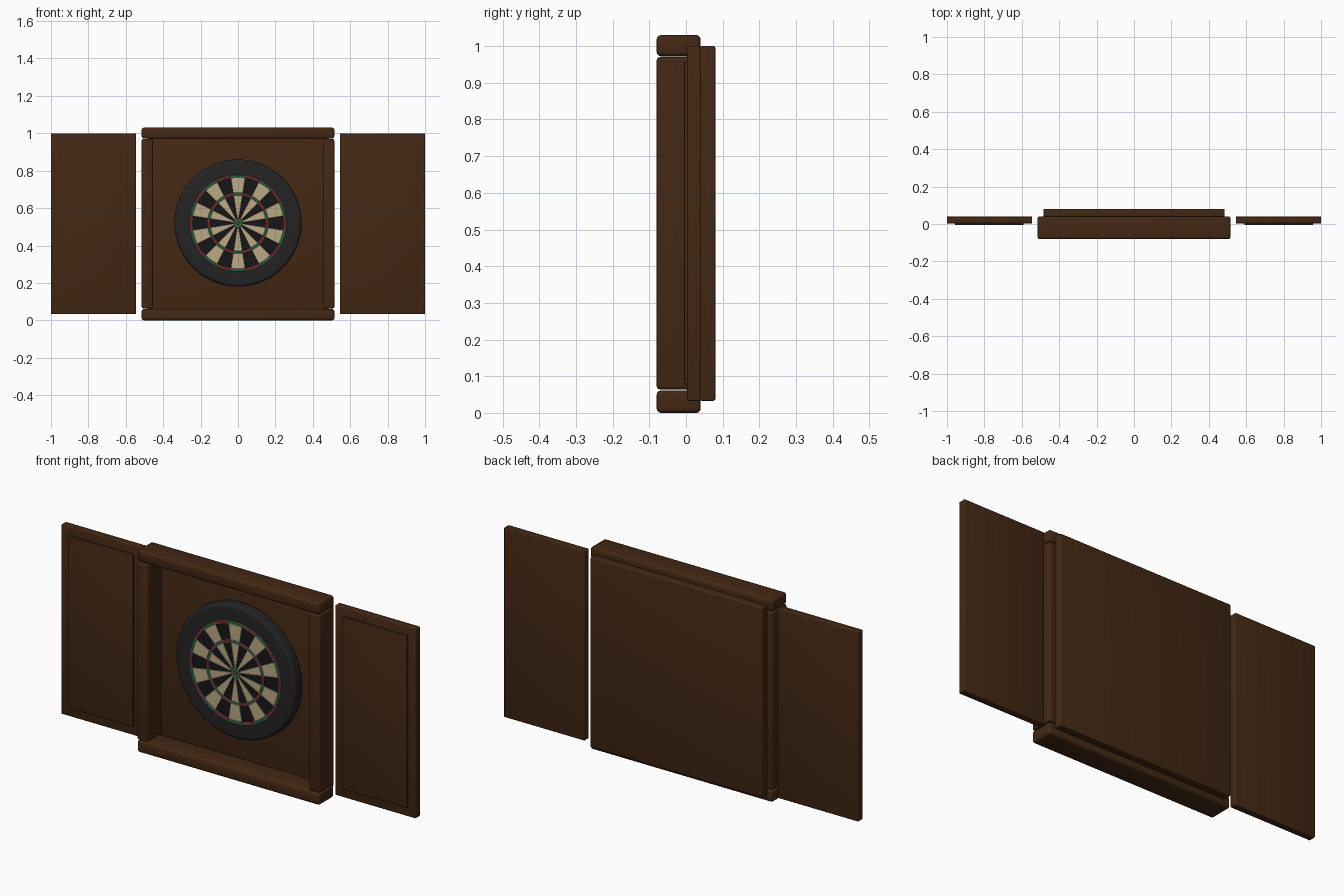
import bpy, bmesh, math
from mathutils import Vector

if "Cube" in bpy.data.objects:
    bpy.data.objects.remove(bpy.data.objects["Cube"])

CZ = 0.52          # height of the board centre
FACE_Y = -0.022    # front plane of the board


def material(name, rgb):
    m = bpy.data.materials.new(name)
    m.diffuse_color = (*rgb, 1)
    m.use_nodes = True
    m.node_tree.nodes["Principled BSDF"].inputs["Base Color"].default_value = m.diffuse_color
    return m


WOOD = material("dark wood", (0.056, 0.021, 0.007))
RUBBER = material("rim black", (0.017, 0.017, 0.018))
BLACK = material("segment black", (0.008, 0.008, 0.008))
CREAM = material("segment cream", (0.50, 0.40, 0.225))
RED = material("ring red", (0.35, 0.02, 0.025))
GREEN = material("ring green", (0.02, 0.18, 0.06))
WIRE = material("wire grey", (0.35, 0.35, 0.35))


def finish(name, bm, mats, smooth=True):
    me = bpy.data.meshes.new(name)
    bm.to_mesh(me)
    bm.free()
    for m in mats:
        me.materials.append(m)
    ob = bpy.data.objects.new(name, me)
    bpy.context.collection.objects.link(ob)
    if smooth:
        bpy.ops.object.select_all(action='DESELECT')
        ob.select_set(True)
        bpy.context.view_layer.objects.active = ob
        bpy.ops.object.shade_smooth_by_angle(angle=math.radians(40))
    return ob


def box(name, x, y, z, bevel, mat=WOOD):
    """Rounded box from (min, max) pairs."""
    bm = bmesh.new()
    bmesh.ops.create_cube(bm, size=1)
    for v in bm.verts:
        v.co = Vector([(a + b) / 2 + c * (b - a) for (a, b), c in zip((x, y, z), v.co)])
    bmesh.ops.bevel(bm, geom=bm.edges[:], offset=bevel, segments=3,
                    profile=0.5, affect='EDGES')
    return finish(name, bm, [mat])


def polar(r, a, y):
    return Vector((r * math.sin(a), y, CZ + r * math.cos(a)))


def lathe(bm, profile, n, closed=False):
    """Revolve (radius, y) points about the board axis."""
    rows = [[bm.verts.new(polar(r, 2 * math.pi * i / n, y)) for i in range(n)]
            for r, y in profile]
    pairs = list(zip(rows, rows[1:])) + ([(rows[-1], rows[0])] if closed else [])
    for p, q in pairs:
        for i in range(n):
            j = (i + 1) % n
            bm.faces.new((p[i], p[j], q[j], q[i]))
    return rows


# cabinet frame
box("top_rail", (-0.515, 0.515), (-0.08, 0.04), (0.972, 1.03), 0.012)
box("bottom_rail", (-0.515, 0.515), (-0.08, 0.04), (0, 0.061), 0.012)
box("back_panel", (-0.485, 0.485), (0.038, 0.08), (0.033, 1.0), 0.005)

# side stiles and open doors
for side, s in (("left", -1), ("right", 1)):
    def span(a, b):
        return tuple(sorted((s * a, s * b)))
    box(side + "_stile", span(0.455, 0.515), (-0.08, 0.04), (0.064, 0.97), 0.009)
    box(side + "_door", span(0.545, 1.0), (0.003, 0.04), (0.033, 1.0), 0.004)
    box(side + "_door_panel", span(0.59, 0.957), (-0.005, 0.01), (0.078, 0.957), 0.003)

# board body with rounded rim
bm = bmesh.new()
R, B = 0.34, 0.018
profile = [(0.257, FACE_Y)]
profile += [(R - B + B * math.sin(t * math.pi / 12), FACE_Y + B - B * math.cos(t * math.pi / 12))
            for t in range(7)]
profile += [(R, 0.03), (R - 0.01, 0.04)]
rows = lathe(bm, profile, 80)
bm.faces.new(rows[-1])
bmesh.ops.recalc_face_normals(bm, faces=bm.faces[:])
# the front is left open under the face, so orient by the rim
if sum(f.normal.y for f in bm.faces if abs(f.calc_center_median().y - FACE_Y) < 1e-4) > 0:
    bmesh.ops.reverse_faces(bm, faces=bm.faces[:])
finish("board_rim", bm, [RUBBER])

# scoring face: rings split into 20 sectors, coloured by ring and sector
RADII = [0.0096, 0.024, 0.150, 0.162, 0.245, 0.257]
mats = [BLACK, CREAM, RED, GREEN]
bm = bmesh.new()
N = 80
off = math.radians(9)
rings = [[bm.verts.new(polar(r, 2 * math.pi * i / N - off, FACE_Y)) for i in range(N)]
         for r in RADII]
centre = bm.faces.new(rings[0])
centre.material_index = 2
for k, (p, q) in enumerate(zip(rings, rings[1:])):
    for i in range(N):
        j = (i + 1) % N
        f = bm.faces.new((p[i], p[j], q[j], q[i]))
        even = (i // 4) % 2 == 0
        if k == 0:
            f.material_index = 3
        elif k in (2, 4):
            f.material_index = 3 if even else 2
        else:
            f.material_index = 1 if even else 0
for f in bm.faces:
    f.normal_update()
    if f.normal.y > 0:
        f.normal_flip()
finish("scoring_face", bm, mats, smooth=False)

# wire spider: circular wires and radial wires
bm = bmesh.new()
W = 0.0013
for r in RADII:
    lathe(bm, [(r - W, FACE_Y), (r, FACE_Y - 2 * W), (r + W, FACE_Y)], 80)
for i in range(20):
    a = math.radians(18 * i + 9)
    d = Vector((math.cos(a), 0, -math.sin(a))) * W * 0.7
    ends = []
    for r in (RADII[1], RADII[-1]):
        c = polar(r, a, FACE_Y)
        ends.append([bm.verts.new(c + o) for o in (-d, Vector((0, -2 * W, 0)), d)])
    p, q = ends
    for k in range(2):
        bm.faces.new((p[k], p[k + 1], q[k + 1], q[k]))
for f in bm.faces:
    f.normal_update()
    if f.normal.y > 0:
        f.normal_flip()
finish("wire_spider", bm, [WIRE], smooth=False)
